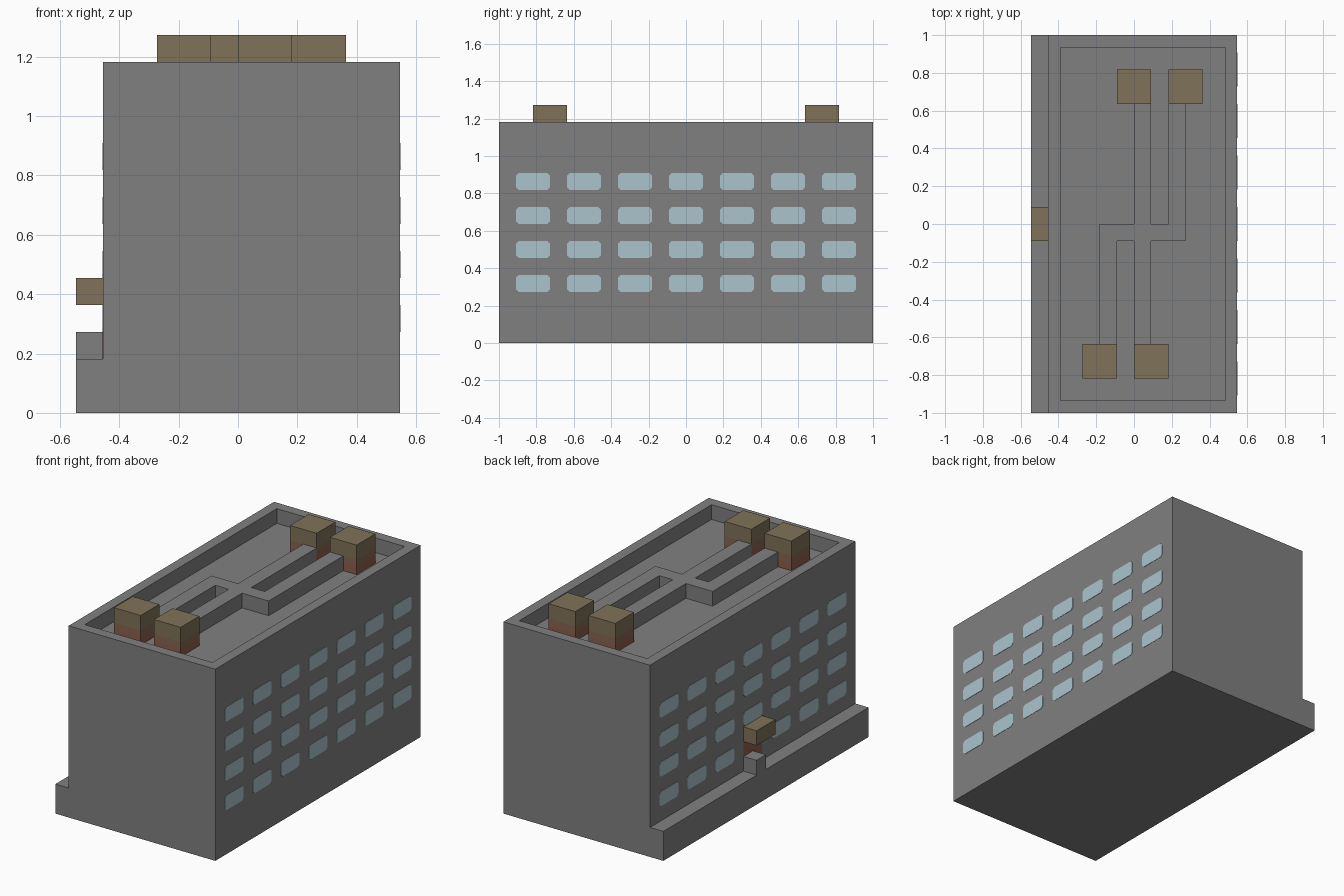
import bpy, bmesh
from mathutils import Vector

U = 1 / 11  # building module

if "Cube" in bpy.data.objects:
    bpy.data.objects.remove(bpy.data.objects["Cube"], do_unlink=True)


def make_material(name, *rgb):
    linear = [((c / 255 + 0.055) / 1.055) ** 2.4 for c in rgb] + [1.0]
    mat = bpy.data.materials.new(name)
    mat.use_nodes = True
    mat.diffuse_color = linear
    mat.node_tree.nodes["Principled BSDF"].inputs["Base Color"].default_value = linear
    return mat


concrete = make_material("grey concrete", 128, 128, 128)
glass = make_material("pale blue glass", 171, 196, 205)
brown = make_material("olive brown", 127, 114, 88)
rust = make_material("rust brown", 134, 101, 80)
red = make_material("brick red", 140, 92, 74)


def finish(bm, name, *mats):
    bmesh.ops.recalc_face_normals(bm, faces=bm.faces)
    mesh = bpy.data.meshes.new(name)
    bm.to_mesh(mesh)
    bm.free()
    for mat in mats:
        mesh.materials.append(mat)
    obj = bpy.data.objects.new(name, mesh)
    bpy.context.collection.objects.link(obj)
    return obj


def prism(bm, points, direction):
    """Extrude a closed outline along a direction."""
    face = bm.faces.new([bm.verts.new(p) for p in points])
    out = bmesh.ops.extrude_face_region(bm, geom=[face], use_keep_orig=True)
    verts = [v for v in out["geom"] if isinstance(v, bmesh.types.BMVert)]
    bmesh.ops.translate(bm, verts=verts, vec=direction)


def add_box(bm, low, high):
    """Box between two corners given in modules."""
    (x0, y0, z0), (x1, y1, z1) = [Vector(c) * U for c in (low, high)]
    prism(bm, [(x0, y0, z0), (x1, y0, z0), (x1, y1, z0), (x0, y1, z0)], (0, 0, z1 - z0))


def box(name, low, high, mat):
    bm = bmesh.new()
    add_box(bm, low, high)
    return finish(bm, name, mat)


# Building shell: stepped profile, with the roof sunk inside a parapet
bm = bmesh.new()
profile = [(-6, 0), (6, 0), (6, 13), (-5, 13), (-5, 2), (-6, 2)]
prism(bm, [(x * U, -1, z * U) for x, z in profile], (0, 2, 0))
bmesh.ops.recalc_face_normals(bm, faces=bm.faces)
roof = [f for f in bm.faces if f.calc_center_median().z > 12.9 * U]
bmesh.ops.inset_individual(bm, faces=roof, thickness=U)
bmesh.ops.inset_individual(bm, faces=roof, thickness=0, depth=-U)
finish(bm, "building_shell", concrete)

# Branching roof ducts
outline = [(0, 7), (0, 0), (-2, 0), (-2, -7), (-1, -7), (-1, -1), (0, -1), (0, -7),
           (1, -7), (1, -1), (3, -1), (3, 7), (2, 7), (2, 0), (1, 0), (1, 7)]
bm = bmesh.new()
prism(bm, [(x * U, y * U, 12 * U) for x, y in outline], (0, 0, U))
finish(bm, "roof_ducts", concrete)

# Roof vents, with colour bands by height
for i, (x, y) in enumerate([(-1, 7), (2, 7), (-3, -9), (0, -9)]):
    bm = bmesh.new()
    add_box(bm, (x, y, 12), (x + 2, y + 2, 14))
    for z in (12.5, 13):
        bmesh.ops.bisect_plane(bm, geom=bm.verts[:] + bm.edges[:] + bm.faces[:],
                               plane_co=(0, 0, z * U), plane_no=(0, 0, 1))
    for f in bm.faces:
        h = f.calc_center_median().z / U
        f.material_index = 0 if h > 13 else 1 if h > 12.5 else 2
    finish(bm, f"roof_vent_{i + 1}", brown, rust, red)

# Window plates with clipped corners on both long walls
half_w, half_h, cut = U, U / 2, 0.015
corners = [(half_w, half_h - cut), (half_w - cut, half_h)]
corners += [(-a, b) for a, b in reversed(corners)]
corners += [(-a, -b) for a, b in corners]
for name, wall, side in (("left_windows", 6 * U, 1), ("right_windows", -5 * U, -1)):
    bm = bmesh.new()
    for col in range(-3, 4):
        for row in range(4):
            if side < 0 and col == 0 and row == 0:
                continue  # doorway takes this place
            y, z = col * 3 * U, (3.5 + row * 2) * U
            prism(bm, [(wall, y + a, z + b) for a, b in corners], (side * 0.002, 0, 0))
    finish(bm, name, glass)

# Entrance: door plate, canopy and step block on the ledge
box("door", (-5.02, -1, 2), (-5, 1, 4), red)
box("door_canopy", (-6, -1, 4), (-5, 1, 5), brown)
box("entrance_step", (-6, 0, 2), (-5, 1, 3), concrete)
